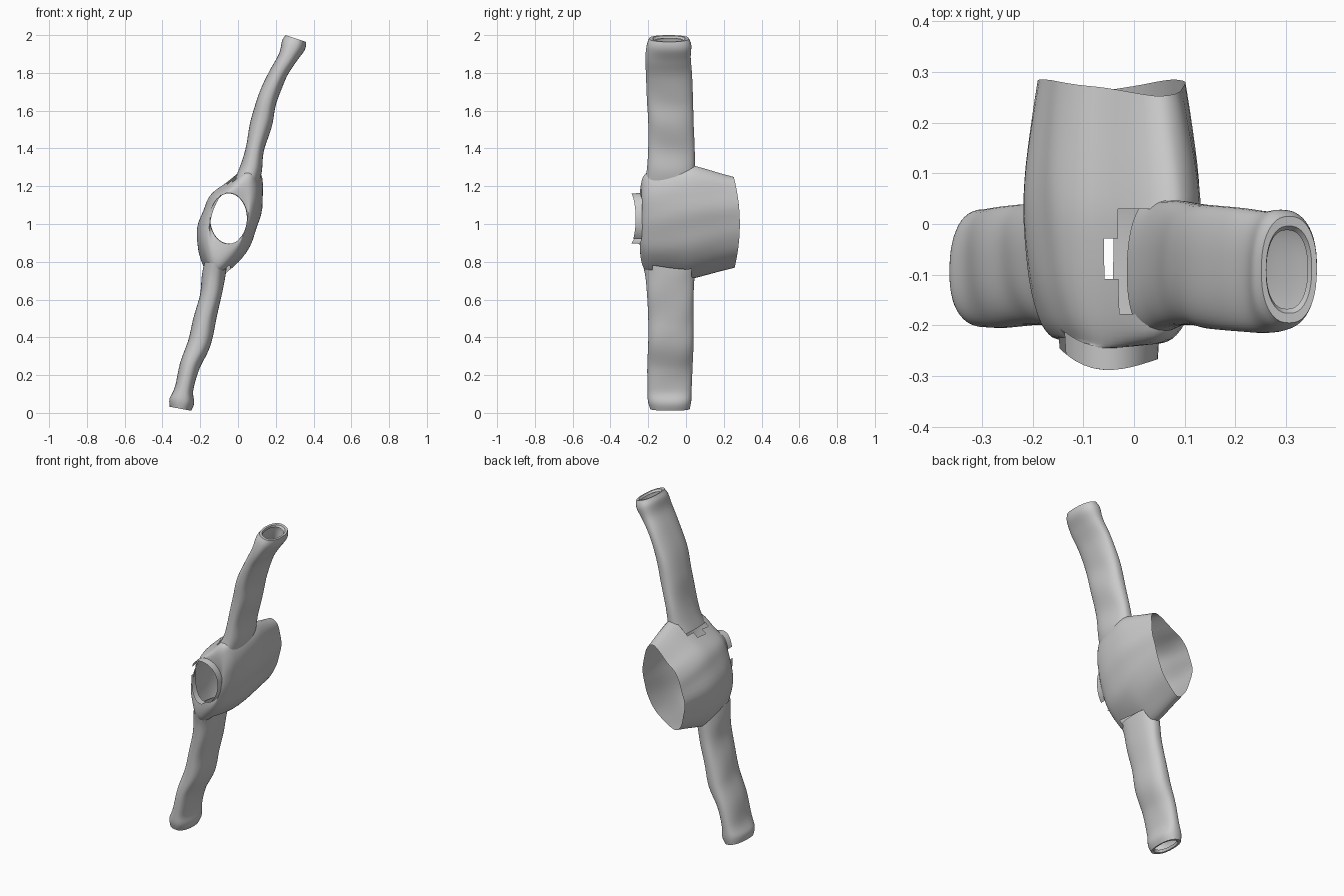
import bpy, bmesh, math
from mathutils import Vector

if "Cube" in bpy.data.objects:
    bpy.data.objects.remove(bpy.data.objects["Cube"])

N = 48


def spline(pts, n, closed=False):
    """Catmull-Rom resampling of tuples."""
    m = len(pts)
    out = []
    for k in range(n):
        t = k * m / n if closed else k * (m - 1) / (n - 1)
        i = int(t) if closed else min(int(t), m - 2)
        f = t - i
        g = (lambda j: Vector(pts[j % m])) if closed else (lambda j: Vector(pts[max(0, min(m - 1, j))]))
        a, b, c, d = g(i - 1), g(i), g(i + 1), g(i + 2)
        out.append(0.5 * (2 * b + (c - a) * f + (2 * a - 5 * b + 4 * c - d) * f * f
                          + (3 * b - a - 3 * c + d) * f ** 3))
    return out


def loft(name, rings, drop=None):
    """Skin a list of closed rings; drop(centre) removes faces for openings."""
    bm = bmesh.new()
    vs = [[bm.verts.new(p) for p in r] for r in rings]
    for r0, r1 in zip(vs, vs[1:]):
        n = len(r0)
        for i in range(n):
            j = (i + 1) % n
            bm.faces.new((r0[i], r0[j], r1[j], r1[i]))
    if drop:
        dead = [f for f in bm.faces if drop(f.calc_center_median())]
        bmesh.ops.delete(bm, geom=dead, context='FACES')
    bmesh.ops.recalc_face_normals(bm, faces=bm.faces)
    me = bpy.data.meshes.new(name)
    bm.to_mesh(me)
    bm.free()
    ob = bpy.data.objects.new(name, me)
    bpy.context.collection.objects.link(ob)
    bpy.context.view_layer.objects.active = ob
    ob.select_set(True)
    bpy.ops.object.shade_smooth_by_angle(angle=math.radians(40))
    ob.select_set(False)
    return ob


# Torso: tube along y, hem at the back end, shoulders closing in to the neck
CX, CZ = -0.045, 1.0
profile = [(0.12, 1.27), (0.132, 1.12), (0.10, 0.98), (0.045, 0.85), (-0.04, 0.76), (-0.125, 0.71),
           (-0.185, 0.78), (-0.22, 0.94), (-0.185, 1.07), (-0.14, 1.16), (-0.06, 1.22), (0.06, 1.31)]
outline = [(p[0] - CX, p[1] - CZ) for p in spline(profile, N, True)]
neck = []
for x, z in outline:
    a = math.atan2(z / 0.30, x / 0.17)
    neck.append((0.1 * math.cos(a) - 0.005, 0.135 * math.sin(a) + 0.03))

# y, width scale, height scale, blend to neck
stations = [(0.285, 0.82, 0.80, 0), (0.20, 0.90, 0.86, 0), (0.10, 0.98, 0.94, 0), (0.02, 1.0, 1.0, 0),
            (-0.06, 0.97, 0.98, 0), (-0.13, 0.91, 0.94, 0), (-0.19, 0.80, 0.90, 0.0),
            (-0.225, 0.68, 0.87, 0.12), (-0.242, 0.60, 0.83, 0.45), (-0.245, 0.6, 0.8, 1.0)]


def neck_dip(x, z):
    return 0.035 * max(0, 1 - ((z - 0.03) / 0.135) ** 2) * (0.9 - 3 * x)


rings = []
for y, sx, sz, k in spline(stations, 26):
    k = min(1, max(0, k))
    ring = []
    for i, ((ox, oz), (nx, nz)) in enumerate(zip(outline, neck)):
        # shear keeps the diagonal lean while the thickness shrinks
        lean = 0.26 * oz
        px = (lean * sz + (ox - lean) * sx) * (1 - k) + nx * k
        pz = oz * sz * (1 - k) + nz * k
        fold = 1 + 0.012 * math.sin(i * 1.3 + 9 * y) * (1 - k)
        py = y + neck_dip(nx, nz) * k
        if y > 0.1:
            py -= 0.03 * (oz / 0.3) ** 2 * (y - 0.1) / 0.185
        ring.append((CX + px * fold, py, CZ + pz))
    rings.append(ring)


def armhole(c):
    d = c - Vector((CX, 0, CZ))
    return abs(d.z) > 0.22 and abs(d.x - 0.26 * d.z) < 0.06 and -0.185 < c.y < 0.02


loft("torso", rings, armhole)

# Collar: short standing band around the neck, open at two places
lo, hi = [], []
for nx, nz in neck:
    y = -0.243 + neck_dip(nx, nz)
    lo.append((CX + nx, y, CZ + nz))
    hi.append((CX + nx * 0.97, y - 0.045, CZ + nz * 0.98))
loft("collar", [lo, hi],
     lambda c: -0.05 < c.x < 0.01 and c.z < 0.95 or c.x < -0.11 and 1.04 < c.z < 1.09)


# Sleeves: flattened tubes; x, z, half thickness, y centre, half y width
def sleeve(name, path, phase):
    pts = spline(path, 50)
    n = len(pts)
    rs = []
    for k, (x, z, t, yc, w) in enumerate(pts):
        a, b = pts[max(0, k - 1)], pts[min(n - 1, k + 1)]
        d = Vector((b[0] - a[0], b[1] - a[1])).normalized()
        ring = []
        for i in range(N):
            ang = 2 * math.pi * i / N
            c, s = math.cos(ang), math.sin(ang)
            c = math.copysign(abs(c) ** 0.8, c)
            s = math.copysign(abs(s) ** 0.85, s)
            r = 1 + 0.03 * math.sin(z * 26 + 2 * ang + phase)
            ring.append((x + d[1] * t * c * r, yc + w * s, z - d[0] * t * c * r))
        rs.append(ring)
    # cuff turned inwards
    e = Vector((pts[-1][0], pts[-1][3], pts[-1][1]))
    back = Vector((pts[-4][0], pts[-4][3], pts[-4][1])) - e
    for sc, f in ((0.82, 0.05), (0.74, 0.9)):
        rs.append([tuple(e + (Vector(p) - e) * sc + back * f) for p in rs[n - 1]])
    loft(name, rs)


sleeve("upper_sleeve", [
    (0.045, 1.22, 0.062, -0.085, 0.135), (0.068, 1.29, 0.058, -0.08, 0.127), (0.09, 1.40, 0.050, -0.077, 0.123),
    (0.125, 1.54, 0.057, -0.08, 0.12), (0.155, 1.66, 0.053, -0.085, 0.122), (0.21, 1.79, 0.047, -0.09, 0.122),
    (0.262, 1.88, 0.052, -0.095, 0.12), (0.293, 1.945, 0.064, -0.09, 0.118),
    (0.306, 1.982, 0.056, -0.09, 0.105)], 0)
sleeve("lower_sleeve", [
    (-0.118, 0.79, 0.060, -0.09, 0.14), (-0.13, 0.72, 0.060, -0.085, 0.13), (-0.145, 0.62, 0.058, -0.083, 0.123),
    (-0.175, 0.50, 0.058, -0.08, 0.12), (-0.205, 0.37, 0.062, -0.08, 0.12), (-0.255, 0.25, 0.052, -0.085, 0.12),
    (-0.285, 0.13, 0.051, -0.087, 0.117), (-0.297, 0.065, 0.066, -0.087, 0.115),
    (-0.305, 0.022, 0.056, -0.085, 0.105)], 1.5)
